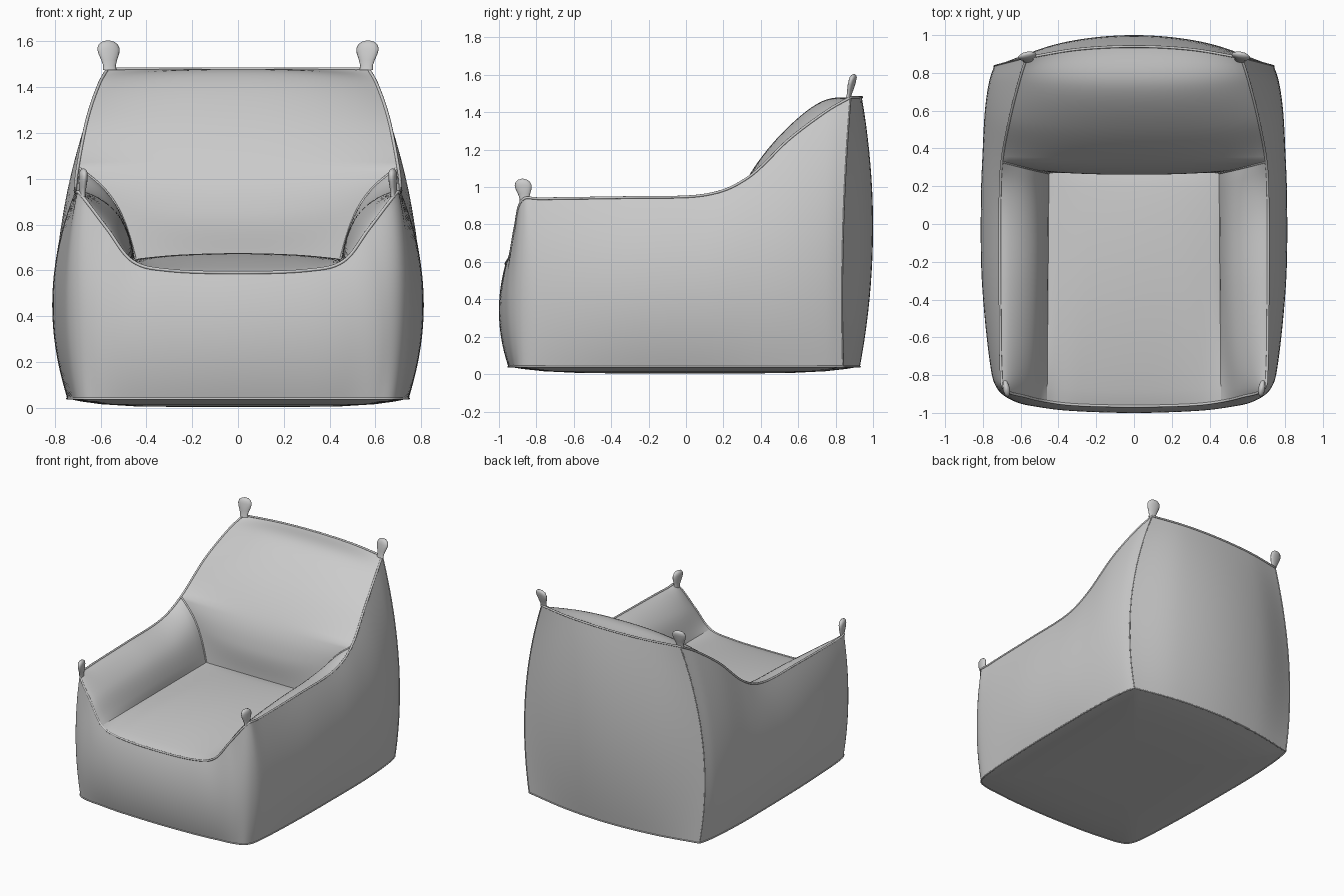
import bpy, bmesh
from math import sin, cos, pi
from mathutils import Vector, Matrix

if "Cube" in bpy.data.objects:
    bpy.data.objects.remove(bpy.data.objects["Cube"])

N = 8  # samples between key points

# Half outline, front centre to back centre: rim x,y,z | mid-height x,y | base x,y
KEYS = [
    (0, -.965, .59, 0, -1.0, 0, -.95),
    (.30, -.958, .60, .32, -.99, .31, -.942),
    (.46, -.94, .64, .50, -.97, .49, -.925),
    (.57, -.915, .78, .63, -.94, .61, -.91),
    (.685, -.875, .93, .725, -.87, .69, -.865),
    (.705, -.75, .938, .765, -.72, .72, -.72),
    (.71, -.30, .945, .805, -.30, .74, -.30),
    (.71, .10, .958, .81, .10, .745, .10),
    (.70, .33, 1.05, .80, .38, .745, .38),
    (.66, .55, 1.255, .785, .60, .735, .60),
    (.61, .75, 1.405, .76, .75, .72, .75),
    (.57, .88, 1.48, .73, .84, .70, .84),
    (.30, .925, 1.48, .38, .96, .36, .905),
    (0, .94, 1.48, 0, 1.0, 0, .93),
]
CORNER, ARM_END, FRONT_TOP, SEAT_EDGE = 11, 8, 4, 2


def mirror_key(k):
    return (-k[0], k[1], k[2], -k[3], k[4], -k[5], k[6])


def spline(pts, n=N):
    """Catmull-Rom through tuples of any length."""
    p = [tuple(2 * a - b for a, b in zip(pts[0], pts[1]))] + list(pts)
    p.append(tuple(2 * a - b for a, b in zip(pts[-1], pts[-2])))
    out = []
    for i in range(1, len(p) - 2):
        for s in range(n):
            t = s / n
            out.append(tuple(.5 * (2 * b + (c - a) * t + (2 * a - 5 * b + 4 * c - d) * t * t
                                   + (3 * b - a - 3 * c + d) * t ** 3)
                             for a, b, c, d in zip(*p[i - 1:i + 3])))
    return out + [tuple(pts[-1])]


def finish(bm, name, angle=40):
    me = bpy.data.meshes.new(name)
    bm.to_mesh(me)
    bm.free()
    ob = bpy.data.objects.new(name, me)
    bpy.context.collection.objects.link(ob)
    bpy.ops.object.select_all(action='DESELECT')
    ob.select_set(True)
    bpy.context.view_layer.objects.active = ob
    bpy.ops.object.shade_smooth_by_angle(angle=angle * pi / 180)
    return ob


def add_grid(bm, rows, closed=False):
    vs = [[bm.verts.new(p) for p in r] for r in rows]
    n = len(rows[0])
    for a, b in zip(vs, vs[1:]):
        for i in range(n if closed else n - 1):
            j = (i + 1) % n
            bm.faces.new((a[i], a[j], b[j], b[i]))
    return vs


def patch(name, rows):
    bm = bmesh.new()
    add_grid(bm, rows)
    bm.normal_update()
    if sum(f.normal.z * f.calc_area() for f in bm.faces) < 0:
        bmesh.ops.reverse_faces(bm, faces=bm.faces[:])
    return finish(bm, name)


def coons(c0, c1, d0, d1, bulge):
    """Surface between four edges; c run along u, d along v."""
    rows, nu, nv = [], len(c0) - 1, len(d0) - 1
    for j in range(nv + 1):
        v, row = j / nv, []
        for i in range(nu + 1):
            u = i / nu
            p = c0[i] * (1 - v) + c1[i] * v + d0[j] * (1 - u) + d1[j] * u
            p -= (c0[0] * (1 - u) + c0[-1] * u) * (1 - v) + (c1[0] * (1 - u) + c1[-1] * u) * v
            row.append(p + bulge * (max(0, sin(pi * u) * sin(pi * v)) ** .7))
        rows.append(row)
    return rows


def line(a, b, n, bulge=Vector()):
    return [a.lerp(b, i / n) + bulge * sin(pi * i / n) for i in range(n + 1)]


def flip(p):
    return Vector((-p.x, p.y, p.z))


def piping(name, pts, r, closed=False):
    cu = bpy.data.curves.new(name, 'CURVE')
    cu.dimensions = '3D'
    cu.bevel_depth, cu.bevel_resolution = r, 2
    s = cu.splines.new('POLY')
    s.points.add(len(pts) - 1)
    for q, p in zip(s.points, pts):
        q.co = (*p, 1)
    s.use_cyclic_u = closed
    bpy.context.collection.objects.link(bpy.data.objects.new(name, cu))


# Full outline, with sharp back corners
wrap = spline([mirror_key(k) for k in KEYS[CORNER:0:-1]] + KEYS[:CORNER + 1])
back = spline(KEYS[CORNER:] + [mirror_key(k) for k in KEYS[-2:CORNER - 1:-1]])
loop = wrap + back[1:-1]


def wall(k, v):
    b, m, t = (1 - v) * (1 - 2 * v), 4 * v * (1 - v), v * (2 * v - 1)
    return Vector((b * k[5] + m * k[3] + t * k[0], b * k[6] + m * k[4] + t * k[1],
                   .04 + (k[2] - .04) * v))


# Outer shell: bowed side walls and slightly domed underside
bm = bmesh.new()
rows = [[Vector((k[5] * s, k[6] * s, .003 + .037 * s ** 5)) for k in loop]
        for s in (.02, .3, .6, .8, .92)]
rows += [[wall(k, j / 20) for k in loop] for j in range(21)]
rings = add_grid(bm, rows, True)
bm.faces.new(rings[0])
bmesh.ops.recalc_face_normals(bm, faces=bm.faces[:])
bm.normal_update()
if min(bm.faces, key=lambda f: f.calc_center_median().z).normal.z > 0:
    bmesh.ops.reverse_faces(bm, faces=bm.faces[:])
finish(bm, "outer_shell")

rim = [Vector(k[:3]) for k in wrap]


def at(k):  # rim sample index of a right-hand key
    return (CORNER + k) * N


# Seat cushion
seat_back = Vector((.45, .27, .65))
front_edge = rim[at(-SEAT_EDGE):at(SEAT_EDGE) + 1]
seat_side = line(front_edge[-1], seat_back, 4 * N)
patch("seat", coons(front_edge, line(flip(seat_back), seat_back, len(front_edge) - 1),
                    [flip(p) for p in seat_side], seat_side, Vector((0, 0, .05))))

# Padded inner arms
arm_back = line(seat_back, rim[at(ARM_END)], 2 * N, Vector((-.035, -.01, .045)))
arm = coons(seat_side, rim[at(FRONT_TOP):at(ARM_END) + 1],
            rim[at(SEAT_EDGE):at(FRONT_TOP) + 1], arm_back, Vector((-.03, 0, .035)))
patch("arm_right", arm)
patch("arm_left", [[flip(p) for p in r] for r in arm])

# Backrest, bulging between its side seams
side = arm_back + rim[at(ARM_END) + 1:]
mid = spline([(.27, .65), (.265, .85), (.33, 1.05), (.51, 1.285), (.73, 1.46), (.94, 1.48)])
rows = []
for s, (y, z) in zip(side, mid):
    row = []
    for i in range(41):
        t = i / 20 - 1
        w = abs(t) ** 2.5
        row.append(Vector((s.x * t, y + (s.y - y) * w, z + (s.z - z) * w)))
    rows.append(row)
patch("backrest", rows)

# Seam piping
piping("rim_piping", [Vector(k[:3]) for k in loop], .007, True)
piping("base_piping", [wall(k, 0) for k in loop], .005, True)
for sx, k in ((1, KEYS[CORNER]), (-1, mirror_key(KEYS[CORNER]))):
    tag = "right" if sx > 0 else "left"
    piping("back_seam_" + tag, [wall(k, j / 20) for j in range(21)], .004)
    piping("arm_seam_" + tag, [p if sx > 0 else flip(p) for p in arm_back], .006)


# Teardrop corner tabs
def tab(name, base, height, width, lean, turn):
    prof = [(0, .6), (.15, .56), (.35, .72), (.55, .93), (.72, 1), (.86, .85), (.95, .55), (1, .08)]
    bm = bmesh.new()
    rot = Matrix.Rotation(turn, 3, 'Z')
    rows = [[Vector(base) + Vector(lean) * t + Vector((0, 0, height * t))
             + rot @ Vector((width * w * cos(a * pi / 8), .018 * min(1, w * 1.2) * sin(a * pi / 8), 0))
             for a in range(16)] for t, w in prof]
    rings = add_grid(bm, rows, True)
    bm.faces.new(rings[0])
    bm.faces.new(rings[-1])
    bmesh.ops.recalc_face_normals(bm, faces=bm.faces[:])
    finish(bm, name, 60)


for sx, tag in ((1, "right"), (-1, "left")):
    tab("front_tab_" + tag, (.68 * sx, -.862, .92), .125, .046, (-.005 * sx, -.012, 0), sx * 1.4)
    tab("back_tab_" + tag, (.56 * sx, .868, 1.475), .13, .05, (.008 * sx, .03, 0), -sx * .2)
